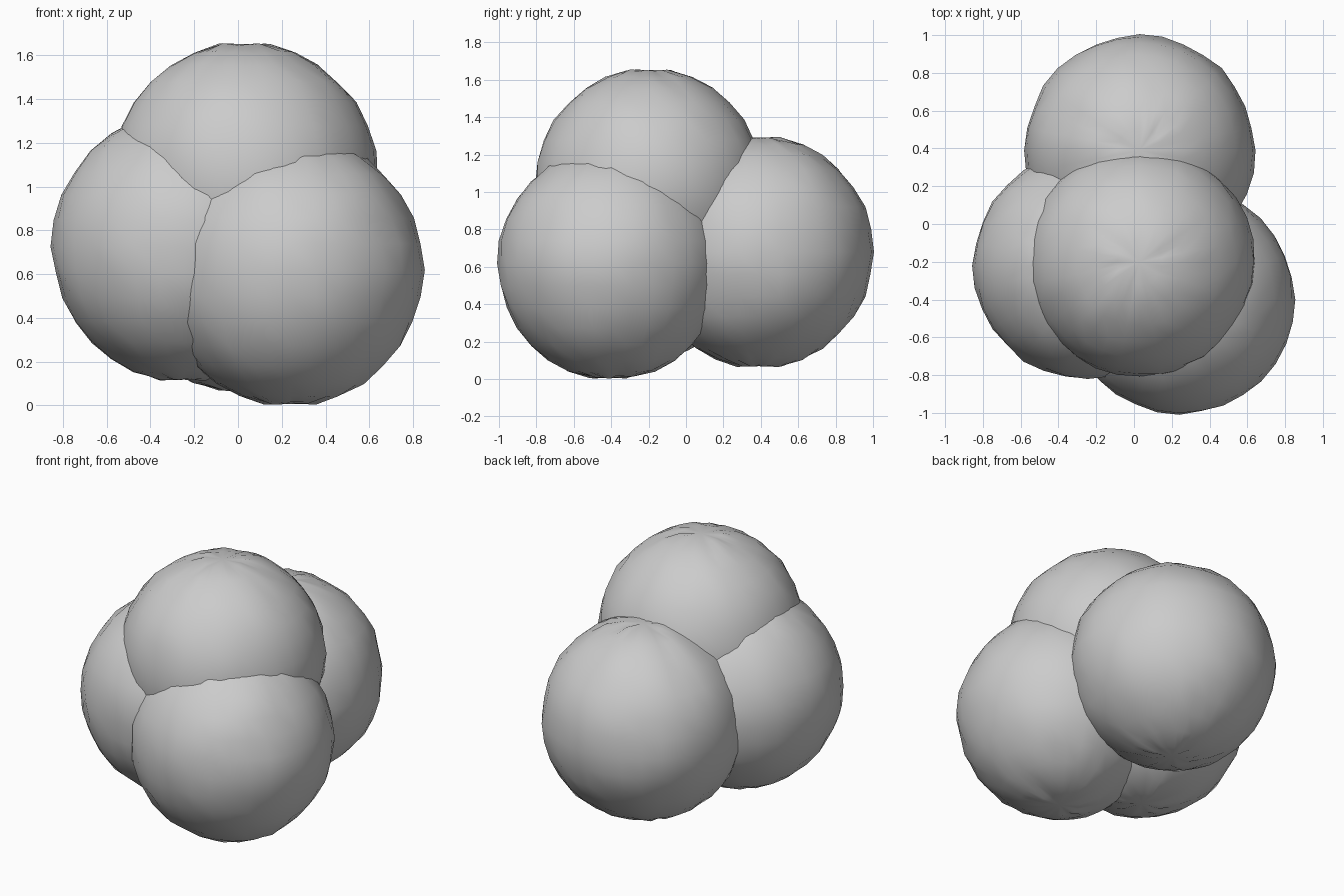
import bpy, bmesh, random
from mathutils import Vector

if "Cube" in bpy.data.objects:
    bpy.data.objects.remove(bpy.data.objects["Cube"])

random.seed(4)

def lumpy_ball(name, centre, radius):
    """UV sphere with slightly uneven surface and dimpled, creased poles."""
    bm = bmesh.new()
    bmesh.ops.create_uvsphere(bm, u_segments=32, v_segments=16, radius=1.0)
    for v in bm.verts:
        pole = abs(v.co.z) > 0.999
        v.co *= radius[0] * (0.985 if pole else 1 + random.uniform(-0.012, 0.012))
        v.co.z *= radius[1] / radius[0]
        v.co += Vector(centre)
    for f in bm.faces:
        f.smooth = True
    mesh = bpy.data.meshes.new(name)
    bm.to_mesh(mesh)
    bm.free()
    ob = bpy.data.objects.new(name, mesh)
    bpy.context.collection.objects.link(ob)
    return ob

# Cluster of four overlapping balls: (horizontal radius, vertical radius)
lumpy_ball("front_right_ball", (0.24, -0.40, 0.618), (0.607, 0.62))
lumpy_ball("back_ball", (0.03, 0.39, 0.68), (0.61, 0.62))
lumpy_ball("left_ball", (-0.245, -0.22, 0.725), (0.605, 0.617))
lumpy_ball("top_ball", (0.03, -0.20, 1.04), (0.61, 0.62))
